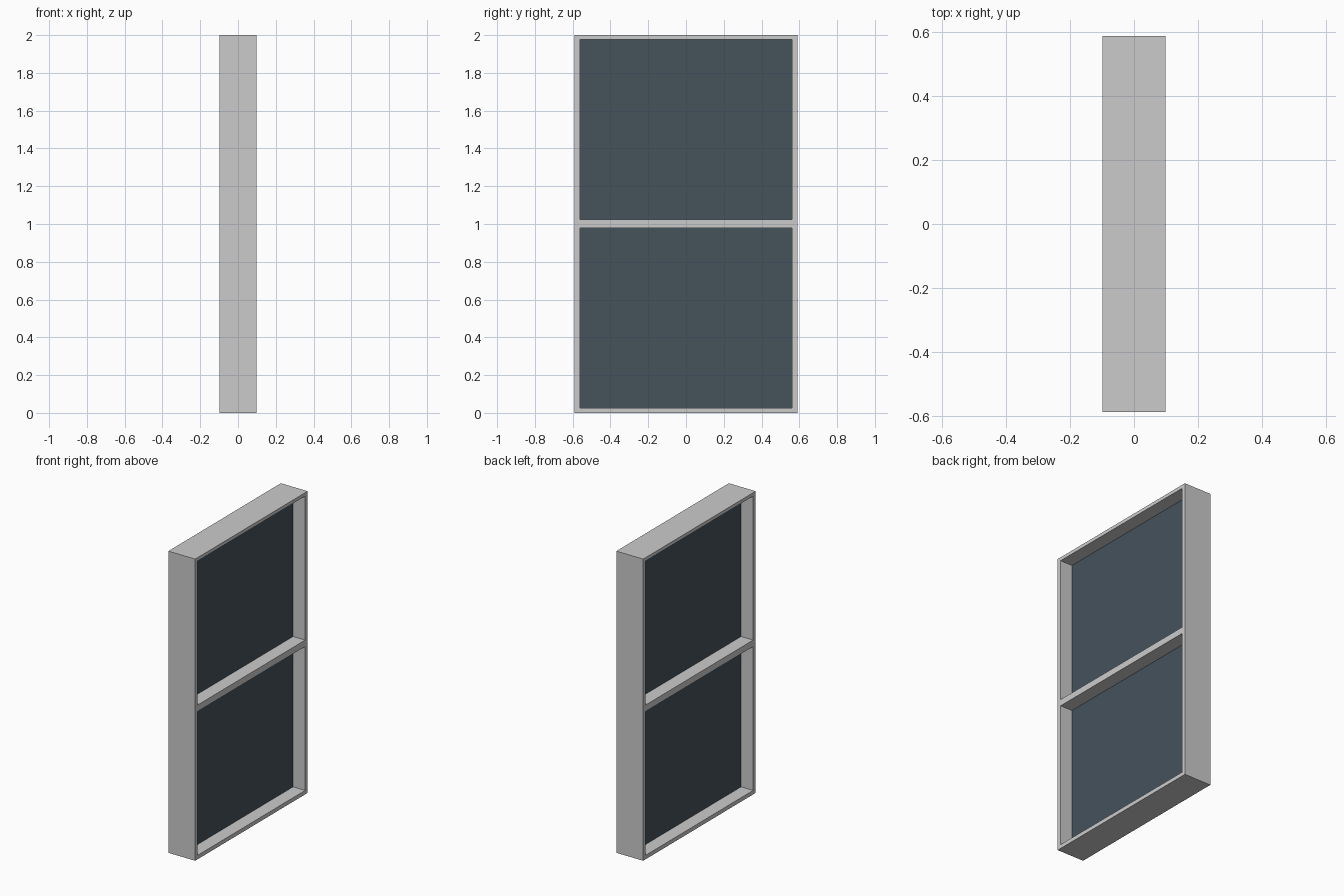
import bpy

if "Cube" in bpy.data.objects:
    bpy.data.objects.remove(bpy.data.objects["Cube"])

glass_mat = bpy.data.materials.new("dark_glass")
glass_mat.diffuse_color = (0.06, 0.085, 0.105, 1)
glass_mat.use_nodes = True
glass_mat.node_tree.nodes["Principled BSDF"].inputs["Base Color"].default_value = glass_mat.diffuse_color

X, Y, H = 0.0985, 0.589, 2.0        # half depth, half width, height
YI = 0.5625                         # half width of the openings
OPENINGS = [(0.0265, 0.98), (1.023, 1.977)]


def mesh_object(name, verts, faces, mat=None):
    me = bpy.data.meshes.new(name)
    me.from_pydata(verts, [], faces)
    ob = bpy.data.objects.new(name, me)
    bpy.context.collection.objects.link(ob)
    if mat:
        me.materials.append(mat)
    return ob


def box(name, x, y, z0, z1, mat=None):
    verts = [(sx * x, sy * y, z) for z in (z0, z1)
             for sx, sy in ((-1, -1), (1, -1), (1, 1), (-1, 1))]
    faces = [(3, 2, 1, 0), (4, 5, 6, 7)]
    faces += [(i, (i + 1) % 4, (i + 1) % 4 + 4, i + 4) for i in range(4)]
    return mesh_object(name, verts, faces, mat)


# Frame: one solid block with the two openings cut through
frame = box("window_frame", X, Y, 0, H)
for i, (z0, z1) in enumerate(OPENINGS):
    cutter = box(f"opening_cutter_{i}", 0.3, YI, z0, z1)
    mod = frame.modifiers.new(f"opening_{i}", 'BOOLEAN')
    mod.operation = 'DIFFERENCE'
    mod.solver = 'EXACT'
    mod.object = cutter
    cutter.hide_render = True
    cutter.hide_set(True)

# Glass panes, centred in the depth of the frame
for name, (z0, z1) in zip(("lower_pane", "upper_pane"), OPENINGS):
    box(name, 0.01, YI, z0, z1, glass_mat)
